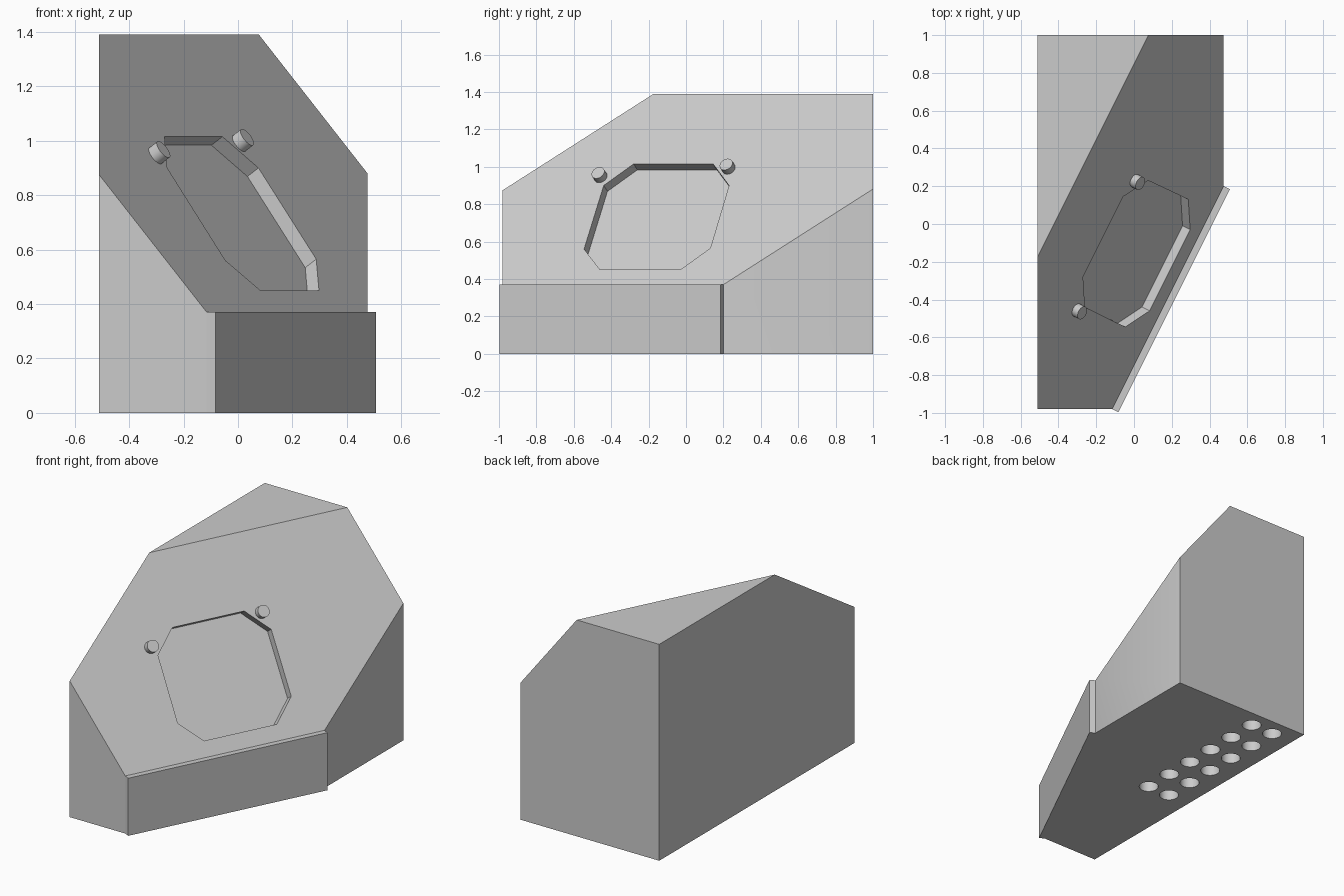
import bpy, bmesh
from mathutils import Vector

if "Cube" in bpy.data.objects:
    bpy.data.objects.remove(bpy.data.objects["Cube"])

grey = bpy.data.materials.new("light_grey")
grey.use_nodes = True
grey.diffuse_color = (0.6, 0.6, 0.6, 1)
grey.node_tree.nodes["Principled BSDF"].inputs["Base Color"].default_value = (0.6, 0.6, 0.6, 1)

SIDE = Vector((2, -1, 0)).normalized()      # outward direction of the angled front
PANEL = Vector((0.732, -0.366, 0.573)).normalized()   # sloped panel normal
CORNER = Vector((0.475, 0.2, 0.37))         # where slope, angled front and side meet


def finish(name, bm):
    bmesh.ops.recalc_face_normals(bm, faces=bm.faces)
    mesh = bpy.data.meshes.new(name)
    bm.to_mesh(mesh)
    bm.free()
    mesh.materials.append(grey)
    obj = bpy.data.objects.new(name, mesh)
    bpy.context.collection.objects.link(obj)
    return obj


def select_only(obj):
    bpy.ops.object.select_all(action='DESELECT')
    obj.select_set(True)
    bpy.context.view_layer.objects.active = obj


def prism(name, points, depth):
    """Closed prism from a flat outline and an extrusion vector."""
    bm = bmesh.new()
    face = bm.faces.new([bm.verts.new(p) for p in points])
    grown = bmesh.ops.extrude_face_region(bm, geom=[face], use_keep_orig=True)["geom"]
    bmesh.ops.translate(bm, vec=depth,
                        verts=[v for v in grown if isinstance(v, bmesh.types.BMVert)])
    return finish(name, bm)


def cylinder(name, start, axis, radius, length):
    bpy.ops.mesh.primitive_cylinder_add(
        vertices=32, radius=radius, depth=length, location=start + axis * length / 2,
        rotation=axis.to_track_quat('Z', 'Y').to_euler())
    obj = bpy.context.object
    obj.name = name
    obj.data.materials.append(grey)
    return obj


def carve(target, cutter):
    select_only(target)
    mod = target.modifiers.new("cut", 'BOOLEAN')
    mod.operation = 'DIFFERENCE'
    mod.solver = 'EXACT'
    mod.object = cutter
    bpy.ops.object.modifier_apply(modifier=mod.name)
    bpy.data.objects.remove(cutter)


def on_panel(y, z):
    """Point of the sloped panel at the given y and z."""
    rest = PANEL.dot(CORNER) - PANEL.y * y - PANEL.z * z
    return Vector((rest / PANEL.x, y, z))


# Housing: a block trimmed by the angled front and the sloped panel
bm = bmesh.new()
bmesh.ops.create_cube(bm, size=1)
bmesh.ops.scale(bm, vec=(0.985, 1.98, 1.39), verts=bm.verts)
bmesh.ops.translate(bm, vec=(-0.0175, 0.01, 0.695), verts=bm.verts)
for normal in (SIDE, PANEL):
    bmesh.ops.bisect_plane(bm, geom=bm.verts[:] + bm.edges[:] + bm.faces[:], dist=1e-5,
                           plane_co=CORNER, plane_no=normal, clear_outer=True)
    bmesh.ops.holes_fill(bm, edges=bm.edges, sides=0)
housing = finish("housing", bm)

# Octagonal recess in the sloped panel
outline = [(-0.28, 1.015), (0.145, 1.015), (0.23, 0.9), (0.13, 0.565),
           (-0.03, 0.45), (-0.46, 0.45), (-0.545, 0.56), (-0.44, 0.9)]
lift = 0.05
carve(housing, prism("recess_cutter", [on_panel(y, z) + PANEL * lift for y, z in outline],
                     PANEL * -(lift + 0.055)))

# Two rows of round holes in the underside
for x in (-0.353, -0.192):
    for i in range(6):
        start = Vector((x, 0.885 - 0.195 * i, -0.05))
        carve(housing, cylinder("hole_cutter", start, Vector((0, 0, 1)), 0.058, 0.15))
select_only(housing)
bpy.ops.object.shade_smooth_by_angle()

# Front plate on the angled face
foot = Vector((0.475, 0.2, 0))
far = Vector((-0.115, -0.98, 0))
up = Vector((0, 0, 0.37))
prism("front_plate", [far, foot, foot + up, far + up], SIDE * 0.036)

# Knobs beside the recess
for name, y, z in (("lower_knob", -0.456, 0.945), ("upper_knob", 0.229, 0.99)):
    knob = cylinder(name, on_panel(y, z) - PANEL * 0.01, PANEL, 0.037, 0.05)
    select_only(knob)
    bpy.ops.object.shade_smooth_by_angle()
